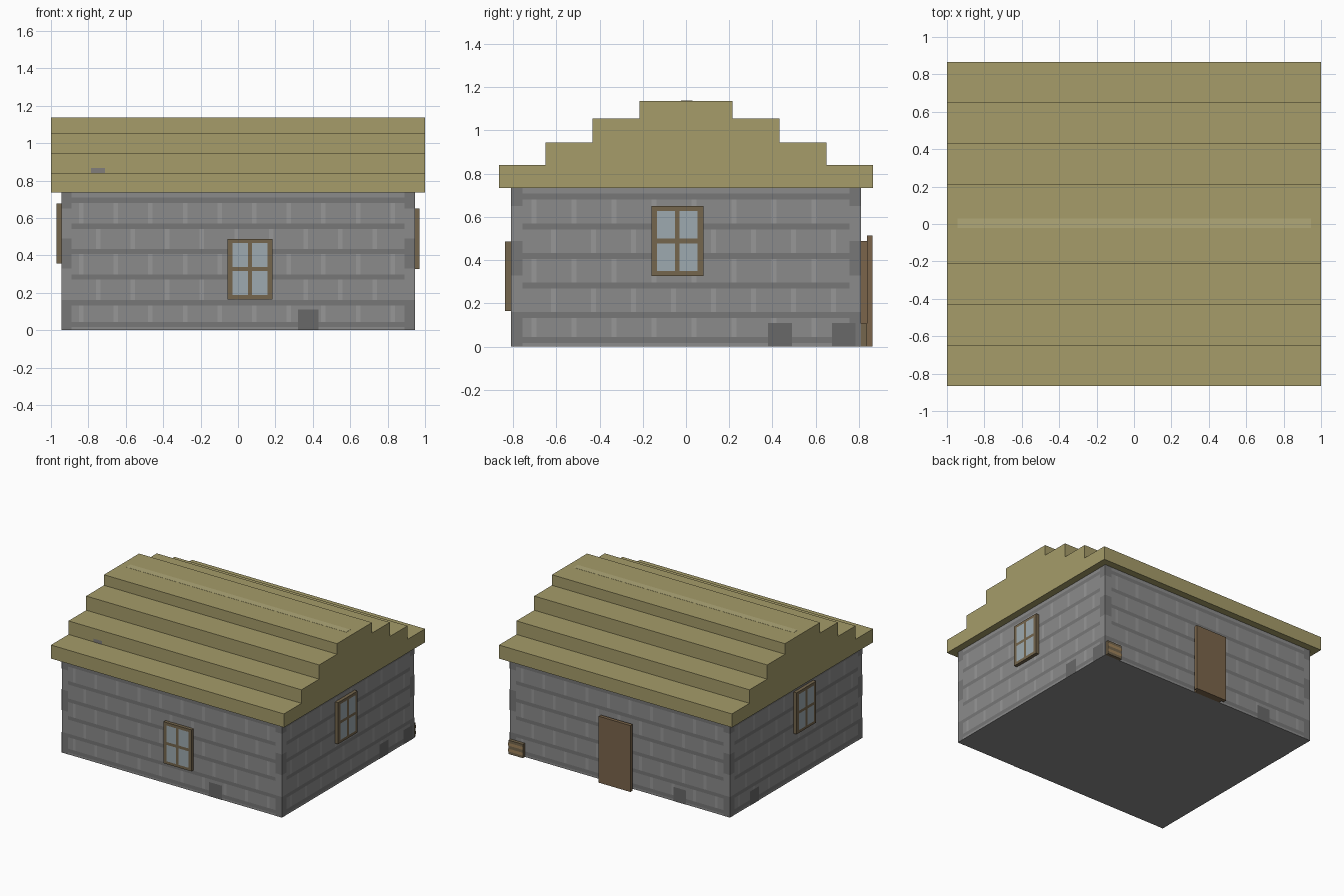
import bpy
import bmesh
from mathutils import Vector

if "Cube" in bpy.data.objects:
    bpy.data.objects.remove(bpy.data.objects["Cube"])

HX, HY, WALL_TOP, EPS = 0.945, 0.81, 0.735, 0.002


def material(name, rgb):
    m = bpy.data.materials.new(name)
    m.diffuse_color = [(c / 255) ** 2.2 for c in rgb] + [1]
    m.use_nodes = True
    m.node_tree.nodes["Principled BSDF"].inputs["Base Color"].default_value = m.diffuse_color
    return m


STONE = material("stone", (138, 138, 138))
BAND = material("stone_dark", (118, 118, 118))
JOINT = material("stone_light", (150, 150, 150))
PATCH = material("stone_patch", (104, 104, 104))
THATCH = material("thatch", (164, 155, 105))
RIDGE = material("ridge_straw", (175, 167, 120))
FRAME = material("frame_wood", (116, 102, 78))
GLASS = material("glass", (156, 168, 174))
DOOR = material("door_wood", (122, 101, 76))
LOG = material("log_light", (158, 130, 92))

# Each wall: outward normal, horizontal direction, wall distance, half width
Z = Vector((0, 0, 1))
SIDES = {
    "front": (Vector((0, -1, 0)), Vector((1, 0, 0)), HY, HX),
    "right": (Vector((1, 0, 0)), Vector((0, 1, 0)), HX, HY),
    "back": (Vector((0, 1, 0)), Vector((-1, 0, 0)), HY, HX),
    "left": (Vector((-1, 0, 0)), Vector((0, -1, 0)), HX, HY),
}


def finish(name, bm, mat):
    me = bpy.data.meshes.new(name)
    bm.to_mesh(me)
    bm.free()
    me.materials.append(mat)
    ob = bpy.data.objects.new(name, me)
    bpy.context.collection.objects.link(ob)
    return ob


def box(name, lo, hi, mat):
    bm = bmesh.new()
    bmesh.ops.create_cube(bm, size=1)
    for v in bm.verts:
        v.co = Vector([lo[i] + (v.co[i] + 0.5) * (hi[i] - lo[i]) for i in range(3)])
    return finish(name, bm, mat)


def side_box(name, side, u0, u1, z0, z1, d0, d1, mat):
    n, u, dist, _ = SIDES[side]
    a = n * (dist + d0) + u * u0 + Z * z0
    b = n * (dist + d1) + u * u1 + Z * z1
    lo = [min(p, q) for p, q in zip(a, b)]
    hi = [max(p, q) for p, q in zip(a, b)]
    return box(name, lo, hi, mat)


def inlays(name, side, rects, depth, mat):
    """Flat coloured rectangles (u0, u1, z0, z1) lying on a wall."""
    n, u, dist, _ = SIDES[side]
    bm = bmesh.new()
    for u0, u1, z0, z1 in rects:
        corners = ((u0, z0), (u1, z0), (u1, z1), (u0, z1))
        bm.faces.new([bm.verts.new(n * (dist + depth) + u * p + Z * q) for p, q in corners])
    return finish(name, bm, mat)


# Stone walls
box("walls", (-HX, -HY, 0), (HX, HY, WALL_TOP), STONE)

# Masonry pattern: course bands, staggered joints, corner stones, dark patches
COURSES = [0.03, 0.147, 0.284, 0.42, 0.556, 0.695]
PATCHES = {"front": [0.32], "right": [0.38, 0.675], "back": [0.46], "left": [-0.57]}
for side, (_, _, _, half) in SIDES.items():
    w = half - 0.055
    bands = [(-w, w, z - 0.014, z + 0.014) for z in COURSES]
    for s in (-1, 1):
        lo, hi = sorted((s * half, s * w))
        bands += [(lo, hi, z, min(z + 0.16, WALL_TOP)) for z in (0, 0.33, 0.65)]
    inlays(side + "_course_bands", side, bands, EPS / 2, BAND)
    joints = []
    for row, z in enumerate(COURSES[:-1]):
        u = -w + 0.04 + (row % 2) * 0.09
        while u < w - 0.03:
            joints.append((u, u + 0.024, z + 0.014, COURSES[row + 1] - 0.014))
            u += 0.185
    inlays(side + "_joints", side, joints, EPS / 2, JOINT)
    inlays(side + "_dark_stones", side,
           [(u, u + 0.11, 0, 0.11) for u in PATCHES[side]], EPS, PATCH)

# Stepped thatch roof: one stair profile extruded along x
half_profile = [(0.865, 0.735), (0.865, 0.84), (0.65, 0.84), (0.65, 0.945),
                (0.433, 0.945), (0.433, 1.055), (0.215, 1.055), (0.215, 1.137)]
profile = half_profile + [(-y, z) for y, z in reversed(half_profile)]
bm = bmesh.new()
face = bm.faces.new([bm.verts.new((-1, y, z)) for y, z in profile])
ext = bmesh.ops.extrude_face_region(bm, geom=[face])["geom"]
bmesh.ops.translate(bm, vec=(2, 0, 0), verts=[g for g in ext if isinstance(g, bmesh.types.BMVert)])
bmesh.ops.recalc_face_normals(bm, faces=bm.faces)
finish("stepped_roof", bm, THATCH)
box("ridge_strip", (-HX, -0.022, 1.13), (HX, 0.03, 1.138), RIDGE)
inlays("roof_stone_spot", "front", [(-0.785, -0.71, 0.84, 0.866)], 0.65 - HY + EPS,
       material("roof_spot", (128, 125, 122)))

# Windows: framed slab with four panes
for side, u0, z0 in (("front", -0.055, 0.165), ("right", -0.16, 0.328), ("left", -0.03, 0.355)):
    side_box(side + "_window_frame", side, u0, u0 + 0.24, z0, z0 + 0.322, 0, 0.026, FRAME)
    panes = [(u0 + a, u0 + a + 0.083, z0 + b, z0 + b + 0.128)
             for a in (0.026, 0.131) for b in (0.022, 0.172)]
    inlays(side + "_window_panes", side, panes, 0.027, GLASS)

# Back door with its inner frame
side_box("door_frame", "back", -0.12, 0.105, 0, 0.49, 0, 0.026, DOOR)
side_box("door", "back", -0.145, 0.127, 0, 0.515, 0.026, 0.053, DOOR)

# Small log stack beside the back corner
side_box("log_stack", "back", -0.94, -0.815, 0, 0.107, 0, 0.026, FRAME)
inlays("log_stripes", "back", [(-0.94, -0.815, z, z + 0.022) for z in (0.02, 0.065)], 0.027, LOG)

# Dark underside
box("floor", (-HX, -HY, 0), (HX, HY, 0.002), material("floor_dark", (100, 100, 100)))
